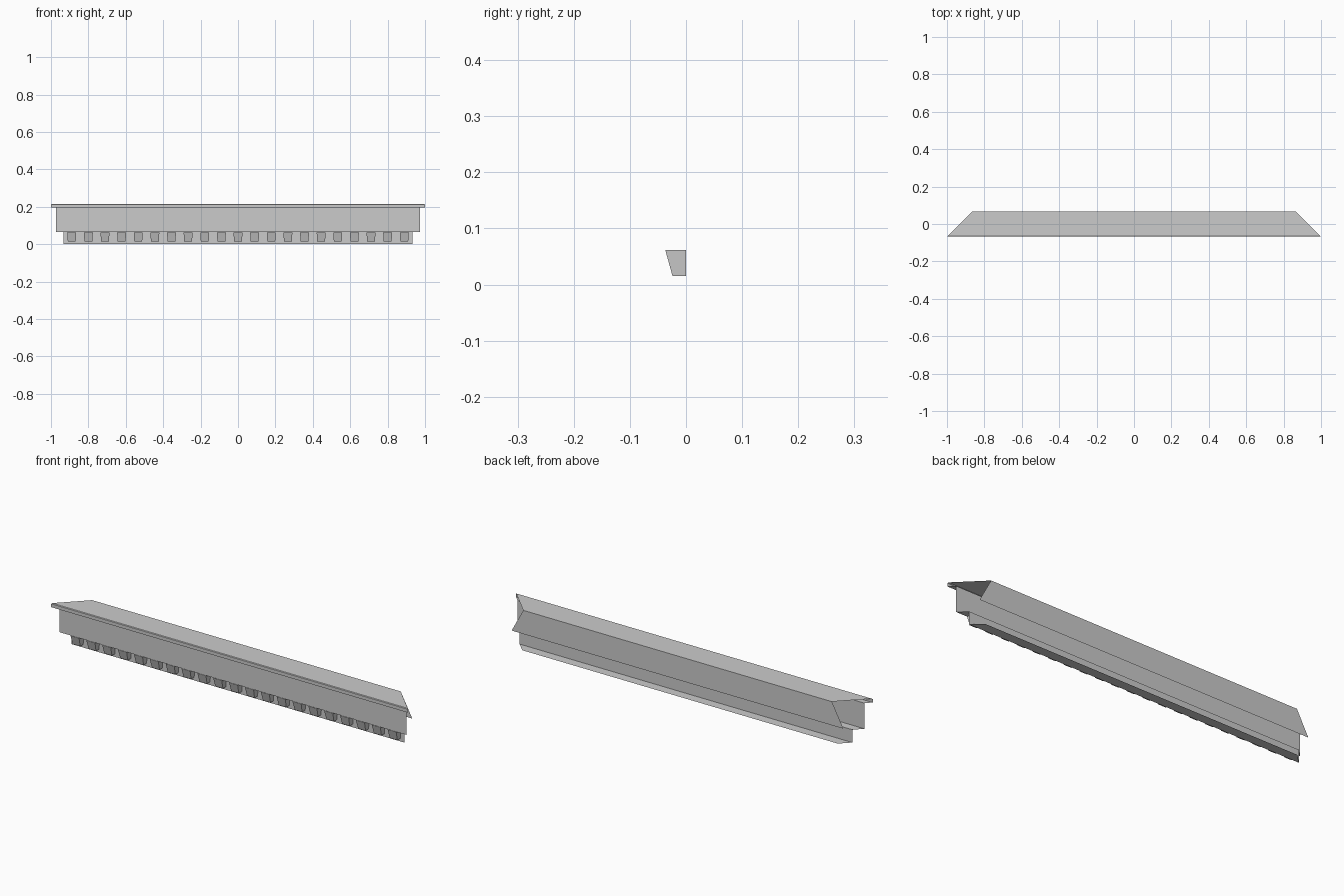
import bpy

if "Cube" in bpy.data.objects:
    bpy.data.objects.remove(bpy.data.objects["Cube"], do_unlink=True)

stone = bpy.data.materials.new("grey_stone")
stone.use_nodes = True
colour = (0.6, 0.6, 0.6, 1)
stone.diffuse_color = colour
stone.node_tree.nodes["Principled BSDF"].inputs["Base Color"].default_value = colour


def make_object(name, verts, faces):
    mesh = bpy.data.meshes.new(name)
    mesh.from_pydata(verts, [], faces)
    mesh.materials.append(stone)
    obj = bpy.data.objects.new(name, mesh)
    bpy.context.collection.objects.link(obj)
    bpy.ops.object.select_all(action="DESELECT")
    obj.select_set(True)
    bpy.context.view_layer.objects.active = obj
    bpy.ops.object.shade_smooth_by_angle()
    return obj


def mitred_strip(name, profile):
    """Sweep a (y, z) profile along x, with open ends mitred at 45 degrees."""
    verts = []
    for y, z in profile:
        half = 0.9325 - y
        verts += [(-half, y, z), (half, y, z)]
    faces = [(2 * i, 2 * i + 2, 2 * i + 3, 2 * i + 1)[::-1]
             for i in range(len(profile) - 1)]
    return make_object(name, verts, faces)


# Moulding: crown with lip, tall fascia, and the recessed band below
BACK, FRONT, FASCIA, BAND = 0.0675, -0.0675, -0.04, 0.0
mitred_strip("crown", [(BACK, 0.215), (-0.064, 0.215), (FRONT, 0.212),
                       (FRONT, 0.195), (FASCIA, 0.195)])
mitred_strip("fascia", [(FASCIA, 0.195), (FASCIA, 0.065), (BAND, 0.065)])
mitred_strip("dentil_band", [(BAND, 0.065), (BAND, 0), (0.048, 0)])

# Back panel, flaring out towards its lower edge
make_object("back_panel",
            [(-0.865, BACK, 0.215), (0.865, BACK, 0.215),
             (0.93, BACK, 0.095), (-0.93, BACK, 0.095)], [(0, 1, 2, 3)])

# Row of tapered dentils
COUNT, SPACING = 21, 0.0889
BOX = [(0, 1, 2, 3), (7, 6, 5, 4), (0, 4, 5, 1),
       (1, 5, 6, 2), (2, 6, 7, 3), (3, 7, 4, 0)]
verts, faces = [], []
for i in range(COUNT):
    x = (i - (COUNT - 1) / 2) * SPACING
    start = len(verts)
    for z, front, w in ((0.015, -0.024, 0.021), (0.062, -0.037, 0.024)):
        verts += [(x - w, front, z), (x - w, BAND, z),
                  (x + w, BAND, z), (x + w, front, z)]
    faces += [tuple(start + k for k in f) for f in BOX]
make_object("dentils", verts, faces)
